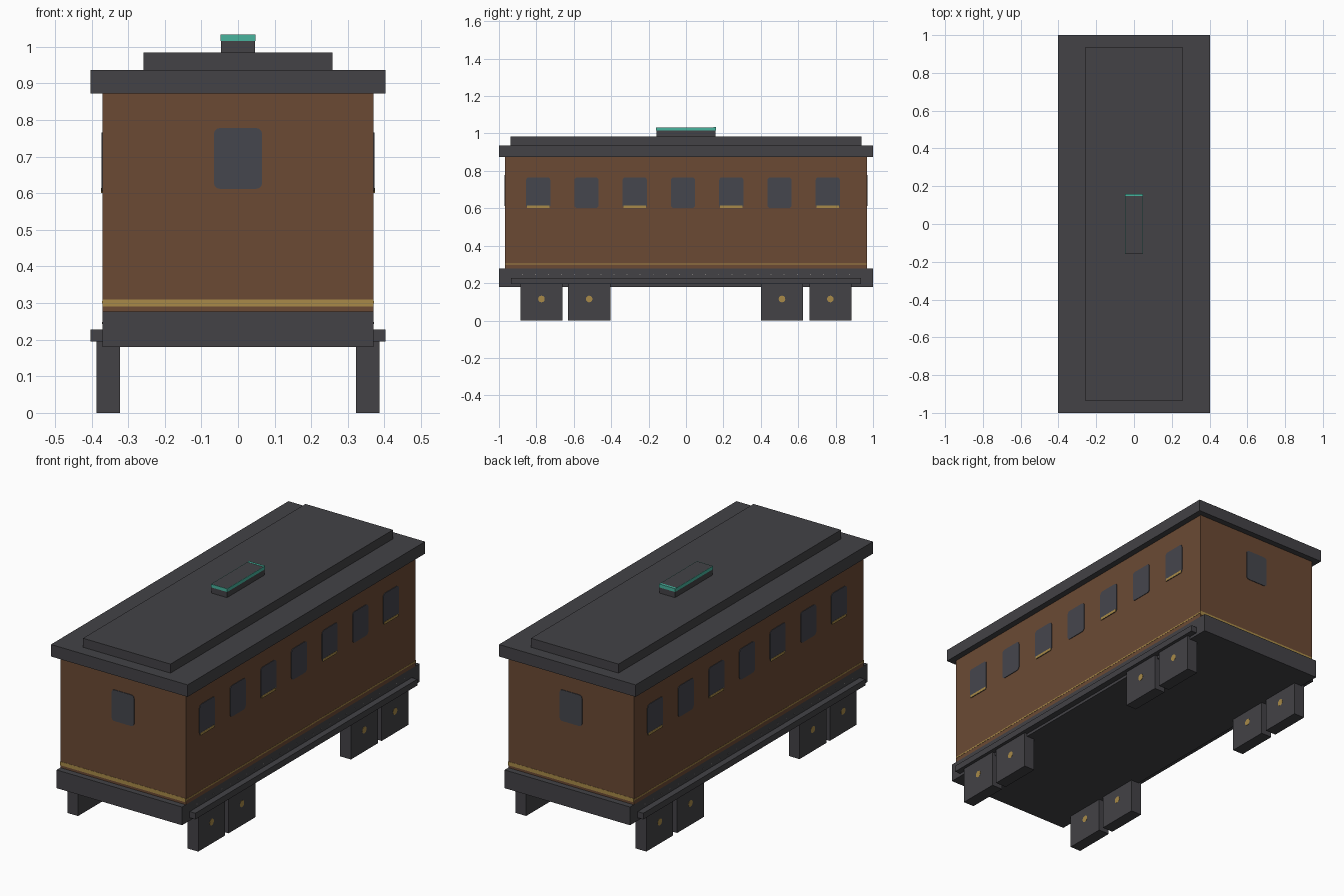
import bpy, bmesh, math
from mathutils import Matrix

if "Cube" in bpy.data.objects:
    bpy.data.objects.remove(bpy.data.objects["Cube"])


def material(name, r, g, b):
    def lin(c):
        c /= 255
        return c / 12.92 if c <= 0.04045 else ((c + 0.055) / 1.055) ** 2.4
    m = bpy.data.materials.new(name)
    m.diffuse_color = (lin(r), lin(g), lin(b), 1)
    m.use_nodes = True
    m.node_tree.nodes["Principled BSDF"].inputs["Base Color"].default_value = m.diffuse_color
    return m


DARK = material("charcoal", 67, 66, 70)
BROWN = material("brown wood", 107, 74, 52)
GLASS = material("window grey", 69, 70, 77)
GOLD = material("brass", 168, 138, 72)
TEAL = material("teal", 72, 180, 158)
RIVET = material("rivet grey", 125, 122, 120)


def finish(name, bm, mat):
    bmesh.ops.recalc_face_normals(bm, faces=bm.faces)
    me = bpy.data.meshes.new(name)
    bm.to_mesh(me)
    bm.free()
    me.materials.append(mat)
    ob = bpy.data.objects.new(name, me)
    bpy.context.collection.objects.link(ob)
    return ob


def box(name, x, y, z, mat):
    """Box from (min, max) ranges along each axis."""
    bm = bmesh.new()
    bmesh.ops.create_cube(bm, size=1)
    for v in bm.verts:
        for i, (a, b) in enumerate((x, y, z)):
            v.co[i] = (a + b) / 2 + v.co[i] * (b - a)
    return finish(name, bm, mat)


def plate(name, outline, centre, angle, mat, depth=0.004):
    """Thin plate: outline in (across, up), facing +x before turning by angle about z."""
    bm = bmesh.new()
    f = bm.faces.new([bm.verts.new((0, u, v)) for u, v in outline])
    ext = bmesh.ops.extrude_face_region(bm, geom=[f])
    for v in ext["geom"]:
        if isinstance(v, bmesh.types.BMVert):
            v.co.x += depth
    bm.transform(Matrix.Rotation(angle, 4, 'Z') @ Matrix.Translation(centre))
    return finish(name, bm, mat)


def rounded(w, h, r, n=3):
    pts = []
    for k, (sx, sy) in enumerate(((1, 1), (-1, 1), (-1, -1), (1, -1))):
        for i in range(n + 1):
            a = math.pi / 2 * (k + i / n)
            pts.append((sx * (w / 2 - r) + r * math.cos(a), sy * (h / 2 - r) + r * math.sin(a)))
    return pts


def rect(w, h):
    return [(w / 2, h / 2), (-w / 2, h / 2), (-w / 2, -h / 2), (w / 2, -h / 2)]


def disc(r, n=12):
    return [(r * math.cos(2 * math.pi * i / n), r * math.sin(2 * math.pi * i / n)) for i in range(n)]


# Main volumes
box("chassis", (-.37, .37), (-1, 1), (.18, .277), DARK)
box("body", (-.37, .37), (-.968, .968), (.277, .875), BROWN)
box("roof", (-.403, .403), (-1, 1), (.873, .937), DARK)
box("raised_roof", (-.258, .258), (-.937, .937), (.937, .985), DARK)

# Roof vent with a teal rim around its sides
box("roof_vent", (-.046, .046), (-.158, .158), (.985, 1.033), DARK)
for s in (1, -1):
    box("vent_rim_side", sorted((s * .046, s * .048)), (-.16, .16), (1.016, 1.033), TEAL)
    box("vent_rim_end", (-.048, .048), sorted((s * .158, s * .16)), (1.016, 1.033), TEAL)
box("vent_top_strip", (-.046, .046), (.147, .16), (1.032, 1.034), TEAL)

# Both long sides and both ends, the second being the first turned half round
for turn in (0, math.pi):
    for i in range(7):
        y = -.79 + .258 * i
        plate("side_window", rounded(.13, .165, .016), (.369, y, .683), turn, GLASS)
        if i % 2 == 0:
            plate("window_sill", rect(.118, .014), (.370, y, .608), turn, GOLD)
    plate("side_stripe", rect(1.936, .007), (.369, 0, .302), turn, GOLD, .002)
    for i in range(26):
        plate("rivet", rect(.005, .005), (.369, -.875 + .07 * i, .246), turn, RIVET, .002)
    end = turn - math.pi / 2
    plate("end_window", rounded(.132, .166, .016), (.967, 0, .695), end, GLASS)
    plate("end_stripe", rect(.74, .02), (.967, 0, .3), end, GOLD, .002)

# Running rails, wheel blocks and brass hubs
for s in (1, -1):
    box("side_rail", sorted((s * .365, s * .403)), (-.935, .935), (.195, .228), DARK)
    for y in (-.773, -.518, .513, .772):
        box("wheel_block", sorted((s * .323, s * .386)), (y - .113, y + .113), (0, .196), DARK)
        for turn in (0, math.pi):
            off = .385 if (turn == 0) == (s > 0) else -.324
            yy = y if turn == 0 else -y
            plate("wheel_hub", disc(.018), (off, yy, .115), turn, GOLD, .002)
